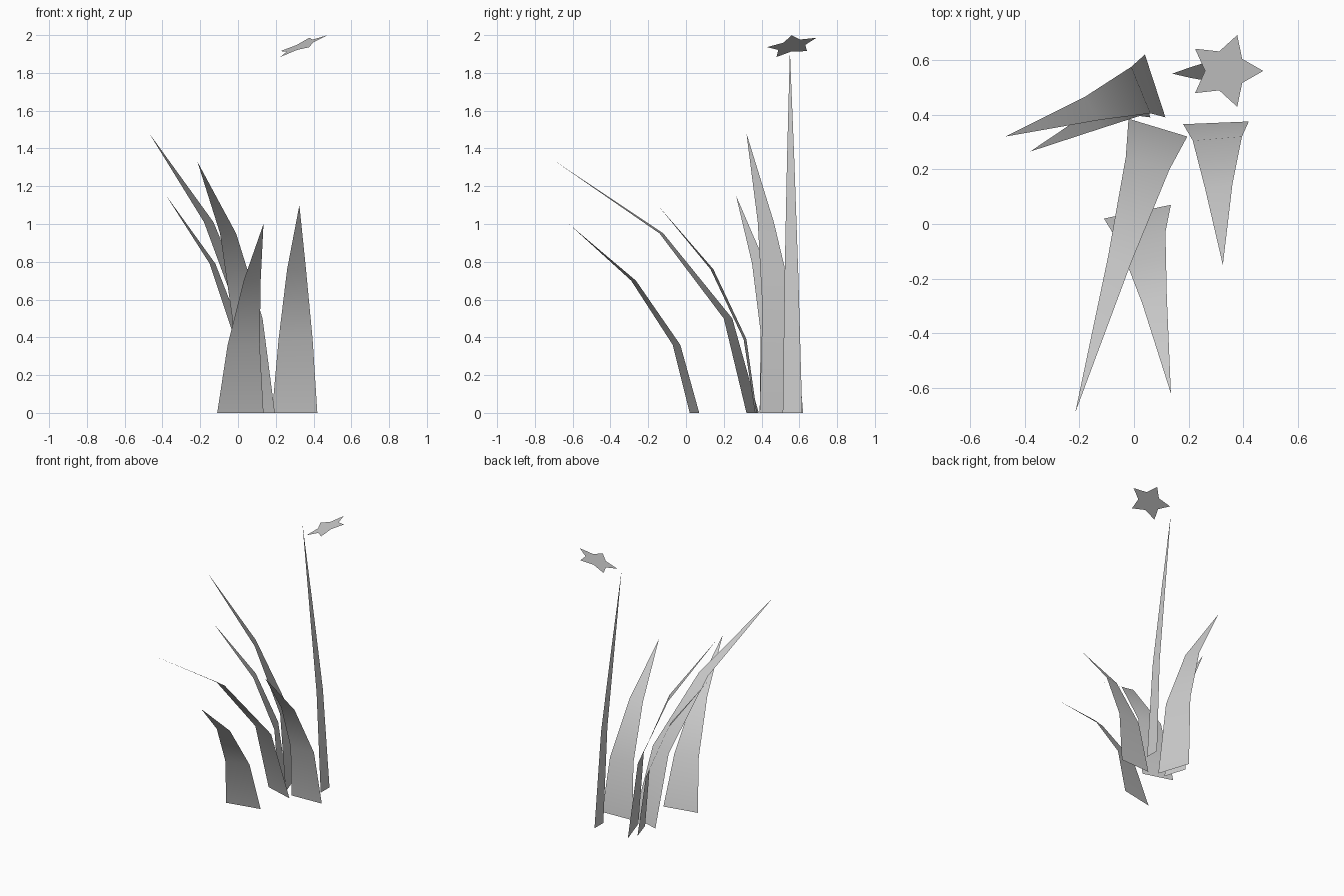
import bpy, bmesh, math
from mathutils import Vector

cube = bpy.data.objects.get("Cube")
if cube:
    bpy.data.objects.remove(cube)

grey = bpy.data.materials.new("light_grey")
grey.use_nodes = True
COLOR = (0.6, 0.6, 0.6, 1)
grey.diffuse_color = COLOR
grey.node_tree.nodes["Principled BSDF"].inputs["Base Color"].default_value = COLOR


def finish(name, bm):
    mesh = bpy.data.meshes.new(name)
    for f in bm.faces:
        f.smooth = True
    bm.to_mesh(mesh)
    bm.free()
    mesh.materials.append(grey)
    bpy.context.collection.objects.link(bpy.data.objects.new(name, mesh))


def blade(name, levels, tip):
    """Curved sheet: each level is (z, left xy, right xy), ending in a tip."""
    bm = bmesh.new()
    rows = [[bm.verts.new((*p, z)) for p in (a, b)] for z, a, b in levels]
    for (a, b), (d, c) in zip(rows, rows[1:]):
        bm.faces.new((a, b, c, d))
    bm.faces.new((*rows[-1], bm.verts.new(tip)))
    finish(name, bm)


# Grass blades
blade("front_blade", [(0, (-.11, .02), (.135, .07)),
                      (.36, (-.055, -.07), (.115, -.03)),
                      (.70, (.03, -.29), (.12, -.265))], (.135, -.62, 1.0))
blade("middle_blade", [(0, (-.02, .385), (.195, .32)),
                       (.50, (-.03, .245), (.13, .20)),
                       (.95, (-.095, -.12), (-.01, -.14))], (-.215, -.69, 1.33))
blade("right_blade", [(0, (.18, .365), (.42, .375)),
                      (.39, (.215, .305), (.395, .32)),
                      (.76, (.26, .13), (.36, .145))], (.325, -.15, 1.1))
blade("back_blade", [(0, (.115, .39), (.04, .62)),
                     (.55, (.06, .405), (-.01, .575)),
                     (1.01, (-.13, .38), (-.18, .465))], (-.47, .32, 1.48))
blade("small_back_blade", [(0, (.06, .39), (.01, .55)),
                           (.43, (.02, .395), (-.03, .51)),
                           (.79, (-.12, .35), (-.15, .42))], (-.38, .265, 1.15))

# Tall stem that carries the flower
blade("tall_stem", [(0, (.315, .512), (.315, .615)),
                    (.72, (.275, .522), (.275, .595)),
                    (1.35, (.205, .535), (.205, .573))], (.14, .55, 1.92))

# Tilted flat five-pointed star flower
bm = bmesh.new()
centre = Vector((.335, .56, 1.944))
hub = bm.verts.new(centre)
ring = []
for i in range(10):
    r = .075 if i % 2 else .138
    x, y = r * math.cos(i * math.pi / 5), r * math.sin(i * math.pi / 5)
    ring.append(bm.verts.new(centre + Vector((x, y, .4 * x + .19 * y))))
for i in range(10):
    bm.faces.new((hub, ring[i], ring[(i + 1) % 10]))
finish("star_flower", bm)
